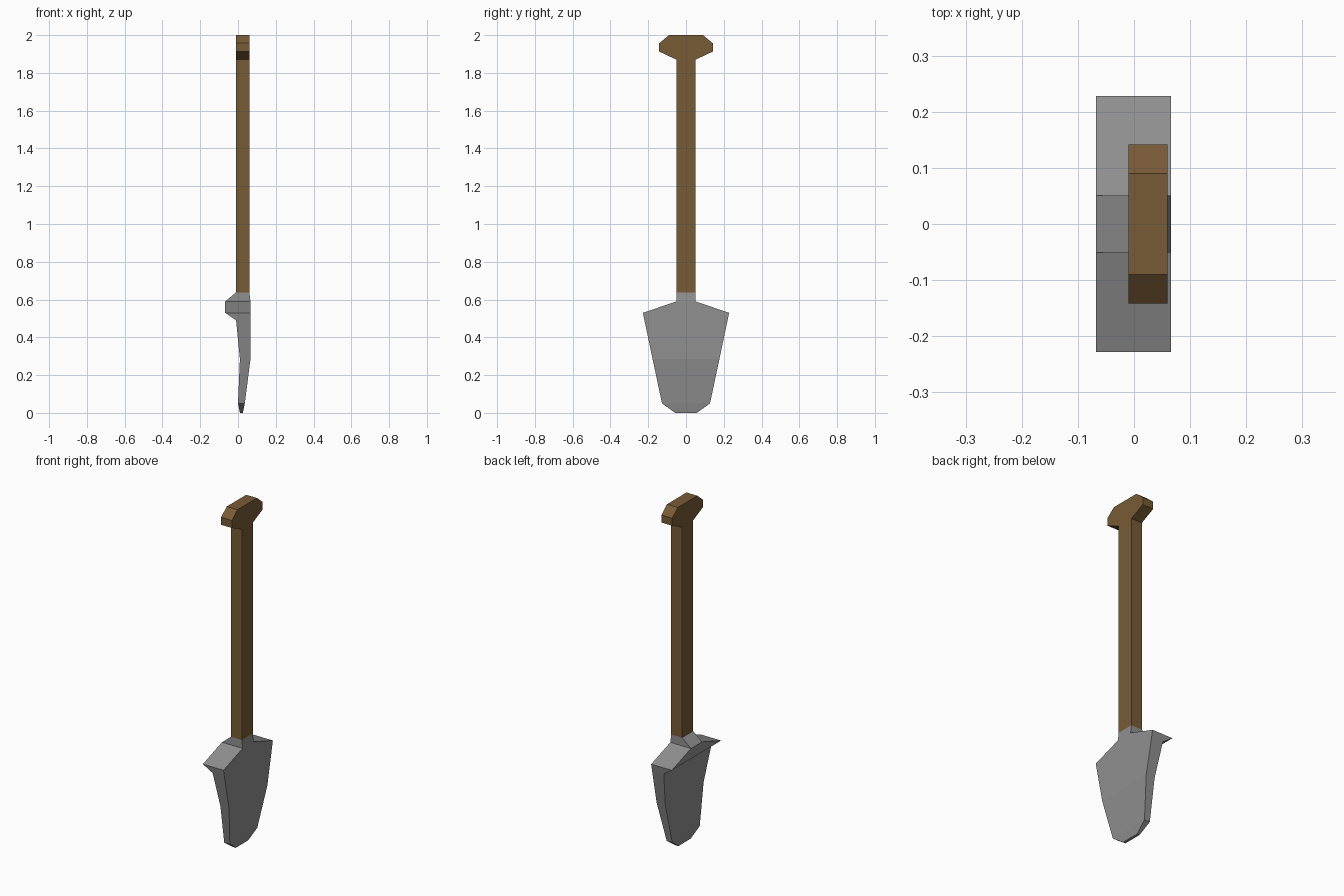
import bpy
import bmesh

if "Cube" in bpy.data.objects:
    bpy.data.objects.remove(bpy.data.objects["Cube"], do_unlink=True)


def make_material(name, rgb):
    mat = bpy.data.materials.new(name)
    mat.use_nodes = True
    mat.diffuse_color = (*rgb, 1)
    mat.node_tree.nodes["Principled BSDF"].inputs["Base Color"].default_value = (*rgb, 1)
    return mat


def finish(name, bm, mat):
    bmesh.ops.recalc_face_normals(bm, faces=bm.faces[:])
    mesh = bpy.data.meshes.new(name)
    bm.to_mesh(mesh)
    bm.free()
    mesh.materials.append(mat)
    obj = bpy.data.objects.new(name, mesh)
    bpy.context.collection.objects.link(obj)
    return obj


def loft(name, sections, mat):
    """Stack rectangles given as (z, back x, front x, half width in y)."""
    bm = bmesh.new()
    rings = [[bm.verts.new(p) for p in ((a, -w, z), (b, -w, z), (b, w, z), (a, w, z))]
             for z, a, b, w in sections]
    for low, high in zip(rings, rings[1:]):
        for i in range(4):
            j = (i + 1) % 4
            bm.faces.new((low[i], low[j], high[j], high[i]))
    bm.faces.new(rings[0])
    bm.faces.new(rings[-1])
    return finish(name, bm, mat)


wood = make_material("brown wood", (0.19, 0.105, 0.037))
metal = make_material("grey metal", (0.28, 0.28, 0.28))

# Blade with its foot ledge and socket, from tip to top
loft("blade", [
    (0.0, 0.01, 0.026, 0.057),
    (0.05, 0.0, 0.036, 0.127),
    (0.285, 0.01, 0.066, 0.177),
    (0.49, -0.01, 0.066, 0.22),
    (0.53, -0.068, 0.066, 0.228),
    (0.59, -0.068, 0.066, 0.051),
    (0.638, -0.01, 0.06, 0.051),
], metal)

# Shaft flaring into the cross grip
back, front = -0.01, 0.06
profile = [(0.638, 0.051), (1.87, 0.051), (1.913, 0.142), (1.957, 0.142), (2.0, 0.09)]
loft("handle", [(z, back, front, w) for z, w in profile], wood)
